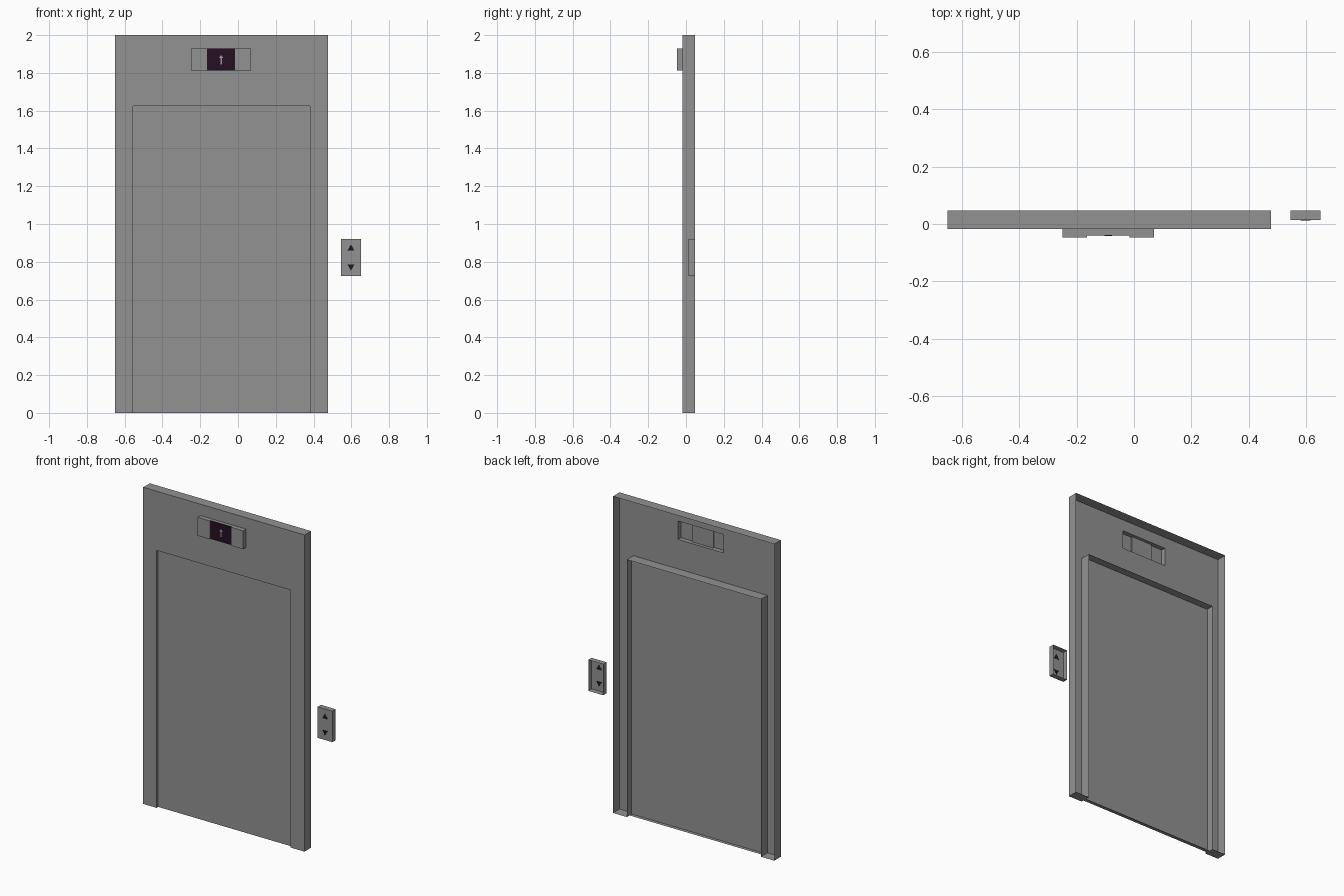
import bpy, bmesh

if "Cube" in bpy.data.objects:
    bpy.data.objects.remove(bpy.data.objects["Cube"])


def material(name, rgb):
    m = bpy.data.materials.new(name)
    m.diffuse_color = (*rgb, 1)
    m.use_nodes = True
    m.node_tree.nodes["Principled BSDF"].inputs["Base Color"].default_value = m.diffuse_color
    return m


GREY = material("brushed_grey", (0.287, 0.287, 0.287))
DARK = material("dark_purple", (0.018, 0.005, 0.016))
PALE = material("pale_symbol", (0.35, 0.30, 0.35))


def face(bm, pts):
    bm.faces.new([bm.verts.new(p) for p in pts])


def panel(bm, x0, x1, z0, z1, y):
    """Upright rectangle facing the front."""
    face(bm, [(x0, y, z0), (x1, y, z0), (x1, y, z1), (x0, y, z1)])


def walls(bm, x0, x1, z0, z1, y0, y1, sides="lrtb"):
    """Side walls running from y0 back to y1; ends stay open."""
    edges = {"l": ((x0, z1), (x0, z0)), "r": ((x1, z0), (x1, z1)),
             "t": ((x1, z1), (x0, z1)), "b": ((x0, z0), (x1, z0))}
    for s in sides:
        (ax, az), (bx, bz) = edges[s]
        face(bm, [(ax, y0, az), (ax, y1, az), (bx, y1, bz), (bx, y0, bz)])


def finish(bm, name, mat):
    bmesh.ops.remove_doubles(bm, verts=bm.verts, dist=1e-5)
    bmesh.ops.recalc_face_normals(bm, faces=bm.faces)
    me = bpy.data.meshes.new(name)
    bm.to_mesh(me)
    bm.free()
    me.materials.append(mat)
    ob = bpy.data.objects.new(name, me)
    bpy.context.collection.objects.link(ob)
    return ob


def plate(name, outline, y, mat, depth=0.002):
    """Thin flat shape from an (x, z) outline."""
    bm = bmesh.new()
    face(bm, [(x, y, z) for x, z in outline])
    r = bmesh.ops.extrude_face_region(bm, geom=bm.faces[:])
    moved = [v for v in r["geom"] if isinstance(v, bmesh.types.BMVert)]
    bmesh.ops.translate(bm, verts=moved, vec=(0, depth, 0))
    finish(bm, name, mat)


FRONT, BACK = -0.018, 0.047
XS = [-0.65, -0.556, -0.249, 0.069, 0.381, 0.477]
ZS = [0, 1.626, 1.812, 1.928, 2.0]

# Surround: hollow shell, front sheet with door and display openings
bm = bmesh.new()
for i in range(5):
    for k in range(4):
        door_hole = k == 0 and 1 <= i <= 3
        display_hole = k == 2 and i == 2
        if not (door_hole or display_hole):
            panel(bm, XS[i], XS[i + 1], ZS[k], ZS[k + 1], FRONT)
walls(bm, XS[0], XS[5], 0, 2, FRONT, BACK, "lrt")
walls(bm, XS[0], XS[1], 0, 2, FRONT, BACK, "b")
walls(bm, XS[4], XS[5], 0, 2, FRONT, BACK, "b")
walls(bm, XS[1], XS[4], 0, ZS[1], FRONT, BACK, "lrt")
finish(bm, "door_surround", GREY)

# Door set slightly back, with a shallow sill behind it
bm = bmesh.new()
panel(bm, XS[1], XS[4], 0, ZS[1], -0.002)
walls(bm, XS[1], XS[4], 0, ZS[1], -0.002, 0.02, "b")
finish(bm, "door", GREY)

# Display housing: shell with a recessed centre
S0, S1 = -0.164, -0.016
bm = bmesh.new()
walls(bm, XS[2], S0, ZS[2], ZS[3], -0.047, FRONT, "ltb")
walls(bm, S1, XS[3], ZS[2], ZS[3], -0.047, FRONT, "rtb")
walls(bm, S0, S1, ZS[2], ZS[3], -0.039, FRONT, "tb")
walls(bm, S0, S1, ZS[2], ZS[3], -0.047, -0.038, "lr")
panel(bm, XS[2], S0, ZS[2], ZS[3], -0.047)
panel(bm, S1, XS[3], ZS[2], ZS[3], -0.047)
panel(bm, S0, S1, ZS[2], ZS[3], -0.038)
finish(bm, "display_housing", GREY)
plate("display_screen", [(S0, ZS[2]), (S1, ZS[2]), (S1, ZS[3]), (S0, ZS[3])],
      -0.040, DARK, 0.0015)

# Direction symbol on the screen
plate("screen_arrow", [(-0.093, 1.845), (-0.086, 1.845), (-0.086, 1.878),
                       (-0.077, 1.878), (-0.0895, 1.895), (-0.102, 1.878),
                       (-0.093, 1.878)], -0.041, PALE, 0.001)

# Call panel: shell open at the back
bm = bmesh.new()
panel(bm, 0.546, 0.65, 0.725, 0.921, 0.014)
walls(bm, 0.546, 0.65, 0.725, 0.921, 0.014, BACK)
finish(bm, "call_panel", GREY)

# Up and down call marks
for name, z, s in (("up_mark", 0.872, 1), ("down_mark", 0.773, -1)):
    plate(name, [(0.58, z - 0.012 * s), (0.616, z - 0.012 * s),
                 (0.598, z + 0.02 * s)], 0.0125, DARK, 0.003)
